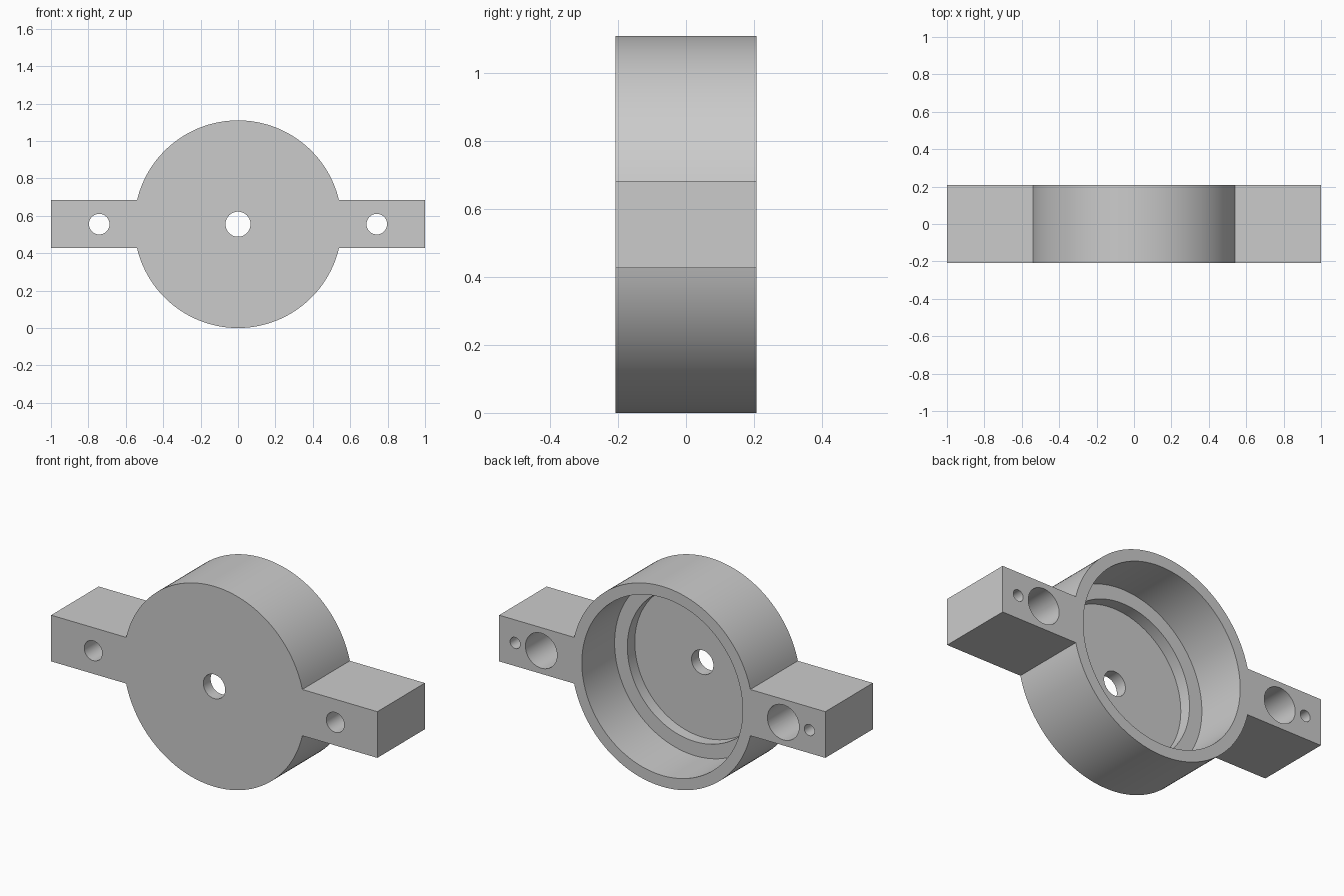
import bpy
import bmesh
from math import asin, cos, sin, pi, radians
from mathutils import Matrix

cube = bpy.data.objects.get("Cube")
if cube:
    bpy.data.objects.remove(cube, do_unlink=True)

RADIUS = 0.555     # outer radius, also the height of the centre
HALF_DEPTH = 0.208
ARM_HALF = 0.128   # half height of the side arms
BACK = HALF_DEPTH

grey = bpy.data.materials.new("plain grey")
grey.use_nodes = True
colour = (0.6, 0.6, 0.6, 1)
grey.diffuse_color = colour
grey.node_tree.nodes["Principled BSDF"].inputs["Base Color"].default_value = colour


def make_object(name, bm):
    bmesh.ops.recalc_face_normals(bm, faces=bm.faces)
    mesh = bpy.data.meshes.new(name)
    bm.to_mesh(mesh)
    bm.free()
    mesh.materials.append(grey)
    obj = bpy.data.objects.new(name, mesh)
    bpy.context.collection.objects.link(obj)
    return obj


def drill(target, x, radius, y_start, y_end=BACK + 0.1, segments=48):
    """Cut a round hole along y between two depths."""
    bm = bmesh.new()
    place = (Matrix.Translation((x, (y_start + y_end) / 2, RADIUS))
             @ Matrix.Rotation(pi / 2, 4, "X"))
    bmesh.ops.create_cone(bm, cap_ends=True, segments=segments, radius1=radius,
                          radius2=radius, depth=y_end - y_start, matrix=place)
    cutter = make_object("hole_cutter", bm)
    cutter.hide_render = True
    mod = target.modifiers.new("hole", "BOOLEAN")
    mod.operation = "DIFFERENCE"
    mod.solver = "EXACT"
    mod.object = cutter
    bpy.ops.object.modifier_apply(modifier=mod.name)
    bpy.data.objects.remove(cutter, do_unlink=True)


# Outline: round body with a square arm on each side
start = asin(ARM_HALF / RADIUS)
steps = 64
angles = [start + (pi - 2 * start) * i / steps for i in range(steps + 1)]
top_arc = [(RADIUS * cos(a), RADIUS * sin(a)) for a in angles]
half = [(1, ARM_HALF)] + top_arc + [(-1, ARM_HALF)]
outline = half + [(-x, -z) for x, z in half]

bm = bmesh.new()
face = bm.faces.new([bm.verts.new((x, -HALF_DEPTH, z + RADIUS)) for x, z in outline])
extruded = bmesh.ops.extrude_face_region(bm, geom=[face], use_keep_orig=True)
moved = [v for v in extruded["geom"] if isinstance(v, bmesh.types.BMVert)]
bmesh.ops.translate(bm, verts=moved, vec=(0, 2 * HALF_DEPTH, 0))
housing = make_object("motor_housing", bm)
bpy.context.view_layer.objects.active = housing
housing.select_set(True)

# Stepped cup open at the back, with a shaft hole through its floor
drill(housing, 0, 0.493, BACK - 0.287, segments=128)
drill(housing, 0, 0.415, BACK - 0.352, segments=128)
drill(housing, 0, 0.067, -BACK - 0.1)

# Arm holes: through bolt, counterbore and small blind pilot
for side in (-1, 1):
    drill(housing, side * 0.742, 0.055, -BACK - 0.1)
    drill(housing, side * 0.742, 0.097, BACK - 0.26)
    drill(housing, side * 0.902, 0.031, BACK - 0.2, segments=32)

bpy.ops.object.shade_smooth_by_angle(angle=radians(30))
